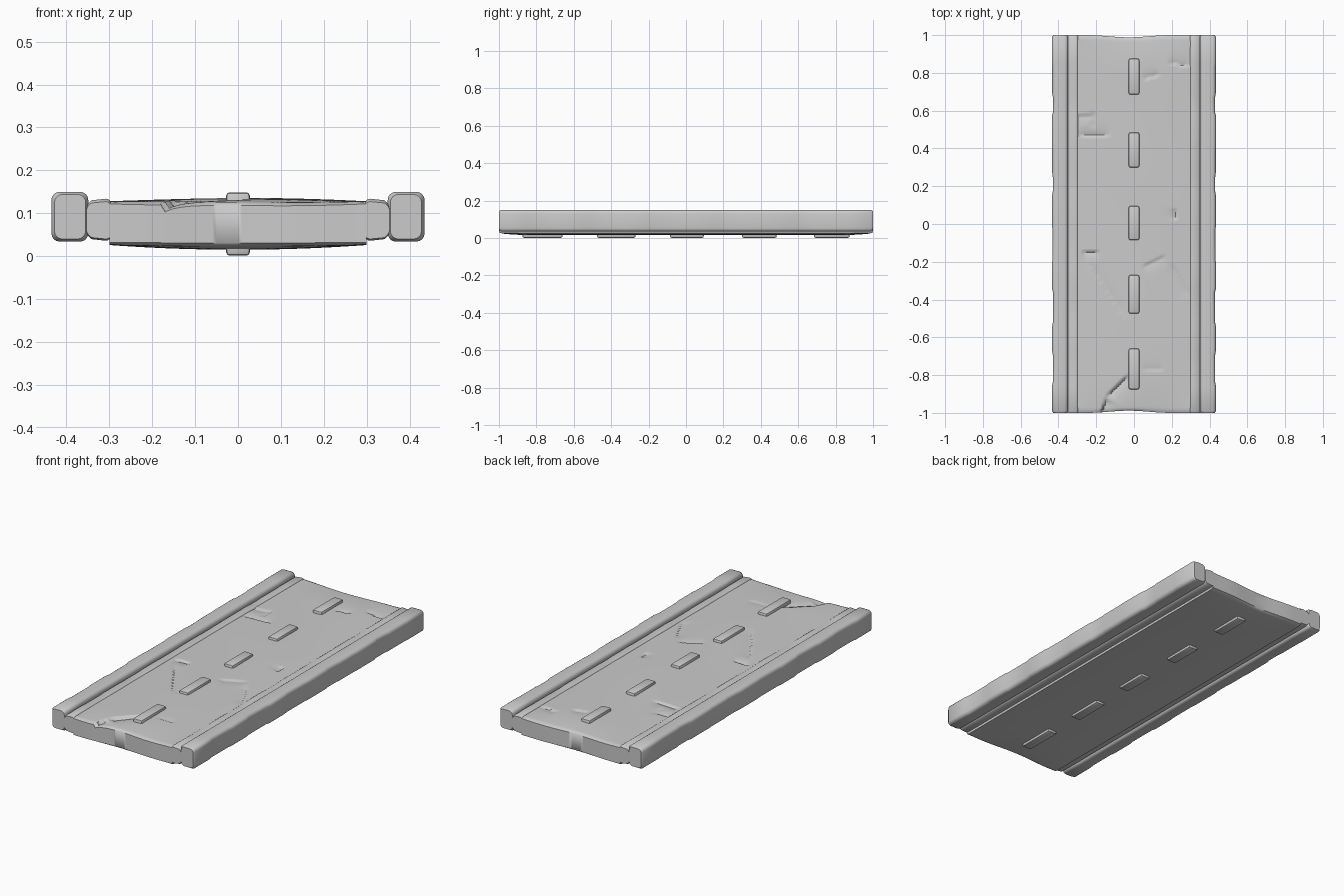
import bpy, bmesh, math

if "Cube" in bpy.data.objects:
    bpy.data.objects.remove(bpy.data.objects["Cube"])

L = 1.0


def finish(name, bm, angle=40):
    bmesh.ops.recalc_face_normals(bm, faces=bm.faces)
    me = bpy.data.meshes.new(name)
    bm.to_mesh(me)
    bm.free()
    ob = bpy.data.objects.new(name, me)
    bpy.context.collection.objects.link(ob)
    bpy.ops.object.select_all(action='DESELECT')
    bpy.context.view_layer.objects.active = ob
    ob.select_set(True)
    bpy.ops.object.shade_smooth_by_angle(angle=math.radians(angle))
    return ob


def loft(name, stations, ring_fn, angle=40):
    """Closed sweep; ring_fn gives an even list of xyz points per station."""
    bm = bmesh.new()
    rings = [[bm.verts.new(p) for p in ring_fn(s)] for s in stations]
    n = len(rings[0])
    for a, b in zip(rings, rings[1:]):
        for i in range(n):
            j = (i + 1) % n
            bm.faces.new((a[i], a[j], b[j], b[i]))
    for r in (rings[0], rings[-1]):
        for i in range(n // 2 - 1):
            bm.faces.new((r[i], r[i + 1], r[n - 2 - i], r[n - 1 - i]))
    return finish(name, bm, angle)


def rounded(x0, x1, z0, z1, r, y, steps=4):
    pts = []
    for cx, cz, a0 in ((x1 - r, z1 - r, 0), (x0 + r, z1 - r, 90),
                       (x0 + r, z0 + r, 180), (x1 - r, z0 + r, 270)):
        for k in range(steps + 1):
            a = math.radians(a0 + 90 * k / steps)
            pts.append((cx + r * math.cos(a), y, cz + r * math.sin(a)))
    return pts


# Curbs and gutters, with slightly uneven stone sections along the length
joints = [-1, -.85, -.68, -.53, -.35, -.2, -.02, .16, .26, .4, .58, .68, .84, 1]
wear = [0, .005, .001, .006, 0, .004, .001, .005, .002, 0, .006, .002, 0]
stations = [(-L, .007)]
for k, w in enumerate(wear):
    stations += [(joints[k] + .012, w), (joints[k + 1] - .012, w)]
stations.append((L, .007))

for side, label in ((-1, "left"), (1, "right")):
    def curb(s):
        y, w = s
        e = .006 if abs(y) == L else 0
        return [(side * x, yy, z) for x, yy, z in
                rounded(.349 + e, .435 - w, .034 + e, .15 - e, .019, y)]

    def gutter(s):
        y, w = s
        e = .004 if abs(y) == L else 0
        # Outer side pinches in to leave a groove beside the curb
        return [(side * x, yy, .085 + (z - .085) * (1 - .25 * max(0, (x - .335) / .02)))
                for x, yy, z in rounded(.296, .353, .036 + e, .134 - w * .4 - e, .012, y)]

    loft(label + "_curb", stations, curb)
    loft(label + "_gutter", stations, gutter)

# Cracks: start x, y, end x, y, drop, fade width, sunken side
cracks = [
    (-.18, -1.02, -.15, -.92, .018, .05, -1), (-.15, -.92, -.03, -.79, .018, .05, -1),
    (-.28, -.145, -.18, -.145, .012, .04, -1), (-.25, -.19, -.05, -.51, .006, .05, 1),
    (.04, -.23, .17, -.16, .008, .04, -1), (.2, -.2, .3, -.39, .006, .05, -1),
    (-.3, .465, -.12, .46, .012, .04, 1), (-.31, .57, -.2, .575, .008, .04, -1),
    (-.2, .6, -.2, .5, .008, .04, -1), (.05, .76, .14, .79, .009, .04, 1),
    (.18, .85, .3, .83, .009, .04, 1), (.22, .02, .225, .08, .01, .03, 1),
    (.04, -.78, .16, -.77, .005, .04, 1),
]


def crack_drop(x, y):
    total = 0
    for x0, y0, x1, y1, depth, fade, side in cracks:
        dx, dy = x1 - x0, y1 - y0
        ln = math.hypot(dx, dy)
        t = ((x - x0) * dx + (y - y0) * dy) / ln / ln
        d = side * (dx * (y - y0) - dy * (x - x0)) / ln
        if 0 < t < 1 and 0 <= d < 4 * fade:
            total = max(total, depth * math.exp(-d / fade * 1.6) * min(1, 5 * t, 5 * (1 - t)))
    return total


# Road slab: crowned on top and underneath, worn down at its ends
NX = 61
xs = [-.3 + .6 * i / (NX - 1) for i in range(NX)]


def slab(y):
    end = max(0, (abs(y) - .97) / .03)
    top, bottom = [], []
    for x in xs:
        crown = 1 - (x / .3) ** 2
        chip = (.006 + .006 * math.sin(13 * x + 2)) * crown * end
        yy = y - math.copysign(chip, y)
        wave = .002 * math.sin(9 * x + 4 * y) * math.sin(5 * y + 1)
        sag = .011 * crown * max(0, (abs(y) - .8) / .2) ** 2
        zt = .128 + .006 * crown + wave * crown - crack_drop(x, y) - sag - .006 * end ** 3
        zb = .026 - .011 * crown + sag * .9 + .006 * end ** 3
        top.append((x, yy, zt))
        bottom.append((x, yy, zb))
    return top + bottom[::-1]


loft("road_slab", [-L + 2 * L * i / 200 for i in range(201)], slab, 50)

# Centre line dashes, standing out above and below the slab
for k, (y0, y1) in enumerate([(-.875, -.66), (-.475, -.27), (-.085, .095), (.3, .485), (.685, .875)]):
    bm = bmesh.new()
    bmesh.ops.create_cube(bm, size=1)
    for v in bm.verts:
        v.co = (v.co.x * .056, (y0 + y1) / 2 + v.co.y * (y1 - y0), .075 + v.co.z * .148)
    bmesh.ops.bevel(bm, geom=bm.edges[:], offset=.009, segments=2, profile=.5, affect='EDGES')
    finish("lane_dash_%d" % (k + 1), bm)
